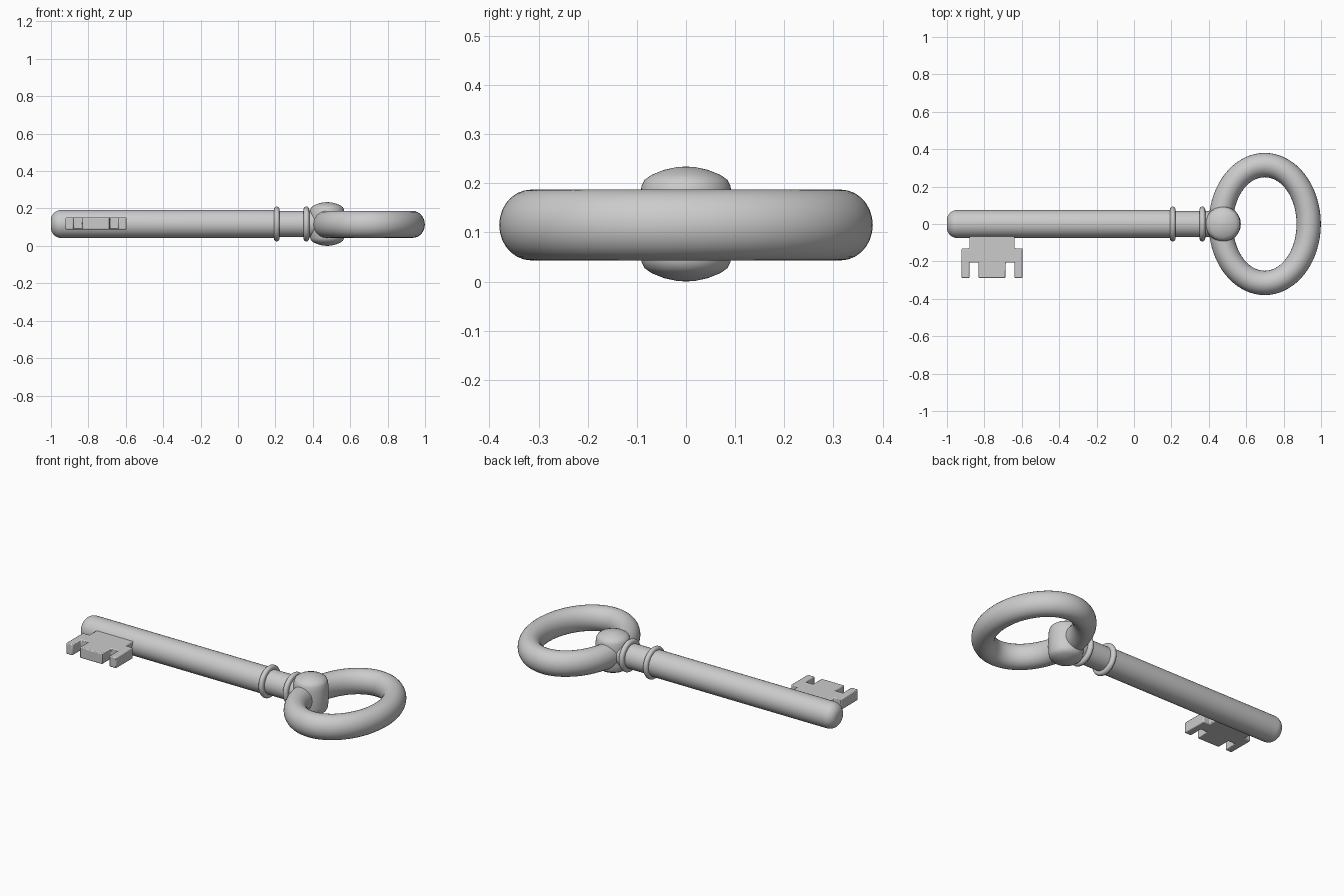
import bpy, bmesh, math
from mathutils import Vector

if "Cube" in bpy.data.objects:
    bpy.data.objects.remove(bpy.data.objects["Cube"])

ZC = 0.117  # height of the key's centre line


def finish(name, bm, angle=40):
    bmesh.ops.recalc_face_normals(bm, faces=bm.faces)
    me = bpy.data.meshes.new(name)
    bm.to_mesh(me)
    bm.free()
    ob = bpy.data.objects.new(name, me)
    bpy.context.collection.objects.link(ob)
    bpy.ops.object.select_all(action='DESELECT')
    ob.select_set(True)
    bpy.context.view_layer.objects.active = ob
    bpy.ops.object.shade_smooth_by_angle(angle=math.radians(angle))
    return ob


def lathe(name, profile, axis, centre, steps=48):
    """Revolve (position along axis, radius) points about the x or z axis."""
    bm = bmesh.new()
    c = Vector(centre)
    pts = [c + (Vector((p, 0, r)) if axis == 'X' else Vector((r, 0, p))) for p, r in profile]
    vs = [bm.verts.new(p) for p in pts]
    es = [bm.edges.new(pair) for pair in zip(vs, vs[1:])]
    bmesh.ops.spin(bm, geom=vs + es, cent=c, axis=(1, 0, 0) if axis == 'X' else (0, 0, 1),
                   angle=2 * math.pi, steps=steps)
    bmesh.ops.remove_doubles(bm, verts=bm.verts, dist=1e-5)
    return finish(name, bm)


def arc(cx, cr, ax, ar, a0, a1, n=8):
    angles = [math.radians(a0 + (a1 - a0) * i / n) for i in range(n + 1)]
    return [(cx + ax * math.cos(a), cr + ar * math.sin(a)) for a in angles]


# shaft with a rounded tip, and the slimmer neck behind it
lathe("shaft", [(-1.0, 0)] + arc(-0.945, 0.021, 0.055, 0.054, 180, 90)
      + [(0.207, 0.075), (0.207, 0)], 'X', (0, 0, ZC))
lathe("neck", [(0.2, 0), (0.2, 0.07), (0.45, 0.07), (0.45, 0)], 'X', (0, 0, ZC))

# two thin rounded collars
for i, x in enumerate((0.207, 0.366)):
    lathe(f"collar_{i + 1}", [(x - 0.015, 0)] + arc(x, 0.078, 0.015, 0.015, 180, 0, 12)
          + [(x + 0.015, 0)], 'X', (0, 0, ZC))

# plump ball joining the neck to the bow
half = [(0.117, 0), (0.1155, 0.02), (0.11, 0.045), (0.1, 0.07), (0.09, 0.084), (0.077, 0.0905), (0.05, 0.094)]
lathe("ball", half + [(0, 0.095)] + [(-p, r) for p, r in reversed(half)], 'Z', (0.476, 0, ZC))

# oval ring bow
bm = bmesh.new()
N, M = 72, 28
rows = []
for i in range(N):
    a = 2 * math.pi * i / N
    row = []
    for j in range(M):
        t = 2 * math.pi * j / M
        d = 0.065 * math.cos(t)
        row.append(bm.verts.new((0.699 + (0.235 + d) * math.cos(a), (0.315 + d) * math.sin(a),
                                 0.115 + 0.072 * math.sin(t))))
    rows.append(row)
for i in range(N):
    for j in range(M):
        k, l = (i + 1) % N, (j + 1) % M
        bm.faces.new((rows[i][j], rows[k][j], rows[k][l], rows[i][l]))
finish("bow_ring", bm)

# toothed bit, a flat extruded outline
outline = [(-0.88, -0.04), (-0.88, -0.13), (-0.922, -0.13), (-0.922, -0.288), (-0.88, -0.288),
           (-0.88, -0.206), (-0.832, -0.206), (-0.832, -0.288), (-0.686, -0.288), (-0.686, -0.206),
           (-0.639, -0.206), (-0.639, -0.288), (-0.595, -0.288), (-0.595, -0.13), (-0.639, -0.13),
           (-0.639, -0.04)]
bm = bmesh.new()
face = bm.faces.new([bm.verts.new((x, y, ZC - 0.029)) for x, y in outline])
ext = bmesh.ops.extrude_face_region(bm, geom=[face])
bmesh.ops.translate(bm, vec=(0, 0, 0.064),
                    verts=[v for v in ext['geom'] if isinstance(v, bmesh.types.BMVert)])
bit = finish("bit", bm, 30)
bev = bit.modifiers.new("soft_edges", 'BEVEL')
bev.width = 0.005
bev.segments = 2
